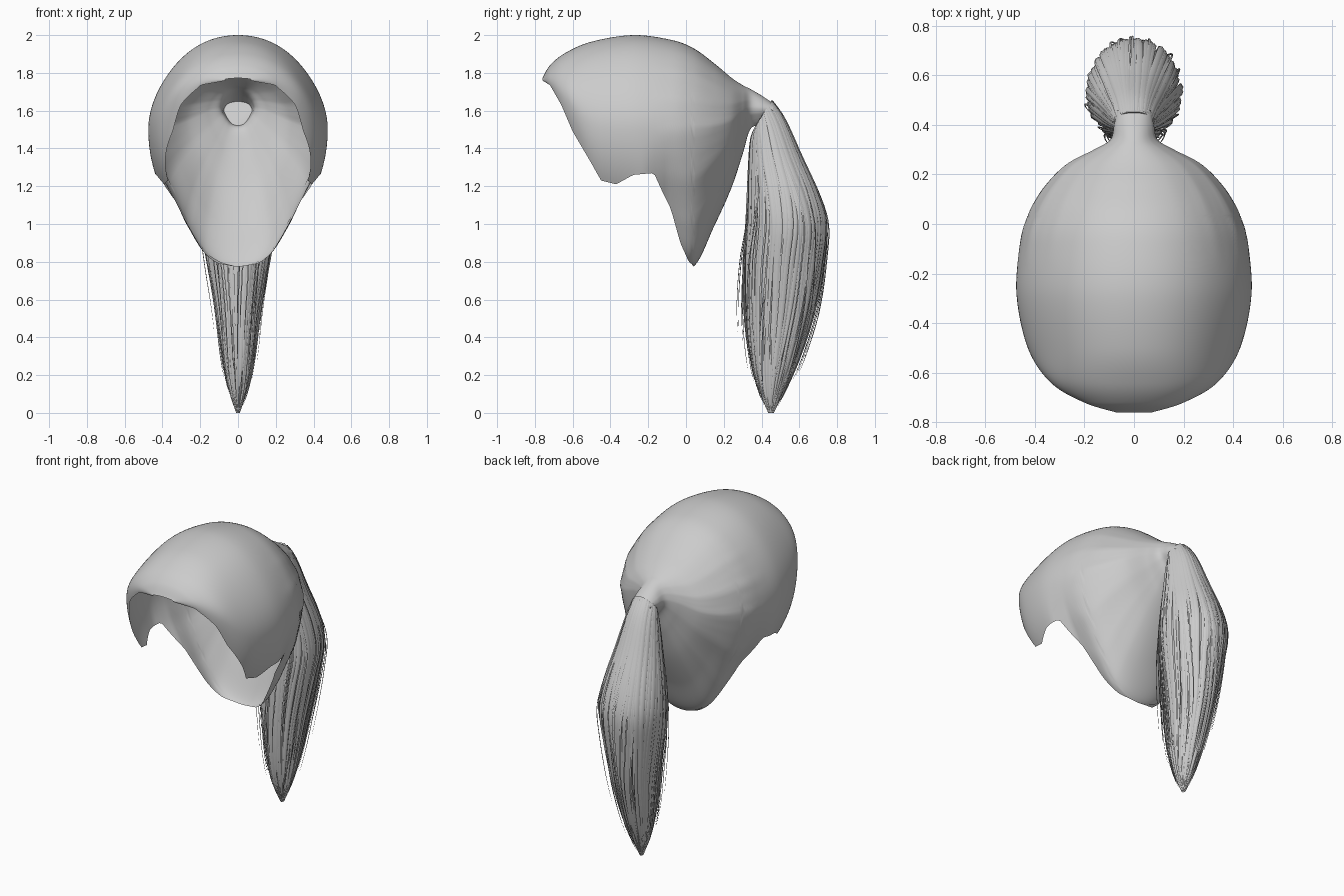
import bpy, bmesh, math, random
from mathutils import Vector

random.seed(4)
if "Cube" in bpy.data.objects:
    bpy.data.objects.remove(bpy.data.objects["Cube"], do_unlink=True)

hair = bpy.data.materials.new("hair grey")
hair.use_nodes = True
hair.diffuse_color = (0.6, 0.6, 0.6, 1)
hair.node_tree.nodes["Principled BSDF"].inputs["Base Color"].default_value = hair.diffuse_color


def spline(rows, t):
    """Catmull-Rom blend of table rows, t from 0 to 1."""
    last = len(rows) - 1
    i = min(int(t * last), last - 1)
    f = t * last - i
    out = []
    for a, b, c, d in zip(rows[max(i - 1, 0)], rows[i], rows[i + 1], rows[min(i + 2, last)]):
        out.append(b + f * (c - a + f * (2 * a - 5 * b + 4 * c - d + f * (3 * (b - c) + d - a))) / 2)
    return out


def linear(points, x):
    for (x0, y0), (x1, y1) in zip(points, points[1:]):
        if x <= x1:
            return y0 + (y1 - y0) * (x - x0) / (x1 - x0)
    return points[-1][1]


def add_loft(bm, rings, closed=False):
    """Skin a list of equal point rings with quads."""
    grid = [[bm.verts.new(p) for p in ring] for ring in rings]
    count = len(grid[0])
    for a, b in zip(grid, grid[1:]):
        for j in range(count if closed else count - 1):
            k = (j + 1) % count
            bm.faces.new((a[j], a[k], b[k], b[j]))
    return grid


def finish(name, bm, angle):
    bmesh.ops.remove_doubles(bm, verts=bm.verts, dist=0.0002)
    bmesh.ops.recalc_face_normals(bm, faces=bm.faces)
    mesh = bpy.data.meshes.new(name)
    bm.to_mesh(mesh)
    bm.free()
    mesh.materials.append(hair)
    obj = bpy.data.objects.new(name, mesh)
    bpy.context.collection.objects.link(obj)
    bpy.ops.object.select_all(action="DESELECT")
    obj.select_set(True)
    bpy.context.view_layer.objects.active = obj
    bpy.ops.object.shade_smooth_by_angle(angle=math.radians(angle))


# Swept-back cap: cross-sections from the forehead to the tie
# Columns: y, half width, top, widest height, bottom
cap_rows = [
    (-.76, .07, 1.772, 1.764, 1.755), (-.72, .2, 1.84, 1.745, 1.69),
    (-.64, .335, 1.905, 1.66, 1.4), (-.5, .428, 1.965, 1.53, 1.05),
    (-.28, .474, 2, 1.5, .92), (-.08, .457, 1.975, 1.5, .82),
    (.04, .42, 1.93, 1.5, .775), (.15, .355, 1.85, 1.51, .99),
    (.24, .27, 1.775, 1.54, 1.19), (.3, .16, 1.735, 1.59, 1.37),
    (.34, .095, 1.715, 1.61, 1.5), (.4, .08, 1.68, 1.61, 1.53),
    (.46, .068, 1.64, 1.605, 1.57)]
# Hairline height along y: temple, sideburn, notch behind it, nape
hairline = [(-.76, 1.76), (-.72, 1.735), (-.66, 1.63), (-.6, 1.49), (-.5, 1.32), (-.45, 1.23),
            (-.37, 1.21), (-.28, 1.26), (-.17, 1.27), (-.12, 1.16), (-.08, 1.08),
            (-.03, .9), (.015, .8), (.04, .78)]
rings = []
for i in range(141):
    y, width, top, mid, bottom = spline(cap_rows, i / 140)
    end = math.pi
    if y < .038:
        drop = linear(hairline, y) - mid
        end = math.acos(max(drop / (top - mid if drop > 0 else mid - bottom), -.99 if y > -.1 else -.6))
    # Shallow combed locks fading in toward the tie, and a nape drawn in below the ears
    fade = .022 * max(0, 1 - abs(y - .14) / .32)
    nape = .15 * min(1, max(0, (y + .22) / .12))
    ring = []
    for j in range(97):
        a = end * (j / 48 - 1)
        c = math.cos(a)
        comb = 1 + fade * max(0, math.sin(17 * abs(a) + 3 * y)) * abs(math.sin(a))
        comb -= (.04 if c > 0 else nape) * math.sin(2 * a) ** 2
        ring.append((width * math.sin(a) * comb, y, mid + c * (top - mid if c > 0 else mid - bottom)))
    rings.append(ring)
bm = bmesh.new()
add_loft(bm, rings)
finish("hair_cap", bm, 50)

# Ponytail envelope: columns are front y, front z, back y, back z, half width
tail_rows = [
    (.37, 1.52, .455, 1.66, .082), (.345, 1.45, .525, 1.56, .1),
    (.335, 1.3, .61, 1.37, .135), (.33, 1.15, .7, 1.17, .175),
    (.325, .98, .745, 1, .19), (.315, .8, .725, .8, .16),
    (.32, .55, .68, .55, .115), (.345, .3, .6, .3, .082),
    (.385, .12, .525, .12, .05), (.435, 0, .465, 0, .01)]


def tail_point(t, a, scale):
    fy, fz, by, bz, width = spline(tail_rows, t)
    c = math.cos(a) * scale
    return Vector((width * math.sin(a) * scale, (fy + by + c * (by - fy)) / 2, (fz + bz + c * (bz - fz)) / 2))


# Grooved core of the ponytail, closed where it meets the tie
rings = []
for i in range(61):
    t = i / 60
    groove = .04 * min(1, t * 4)
    rings.append([tail_point(t, j * math.tau / 160, .94 + groove * math.sin(j * math.tau / 8))
                  for j in range(160)])
bm = bmesh.new()
bm.faces.new(add_loft(bm, rings, True)[0])
finish("ponytail_core", bm, 80)


def add_strand(bm, a, start, stop, scale, flare, radius):
    """Flat four-sided lock that follows the envelope and tapers to a tip."""
    rings = []
    for i in range(25):
        f = i / 24
        t = start + (stop - start) * f
        p = tail_point(t, a + .05 * math.sin(5 * f + a * 7), scale + flare * f * f)
        p.z = max(p.z, .005)
        out = Vector((math.sin(a), math.cos(a), 0))
        side = Vector((out.y, -out.x, 0))
        r = radius * min(1, .4 + 3 * f) * (1 - f ** 6) + .0008
        rings.append([p + side * r, p + out * r * .5, p - side * r, p - out * r * .5])
    add_loft(bm, rings, True)


# Overlapping locks around the core, ending at uneven lengths
bm = bmesh.new()
for k in range(64):
    add_strand(bm, k * math.tau / 64 + random.uniform(-.03, .03), .01, random.uniform(.78, .97),
               random.uniform(.94, .99), random.uniform(0, .12), random.uniform(.01, .017))
finish("ponytail_locks", bm, 60)

# Fine loose hairs outside the locks, mostly on the front and back edges
bm = bmesh.new()
for k in range(44):
    add_strand(bm, math.pi * (k % 2) + random.gauss(0, .6), random.uniform(.1, .3),
               random.uniform(.7, .86), random.uniform(.96, 1), random.uniform(.05, .4), .0035)
finish("loose_hairs", bm, 80)
